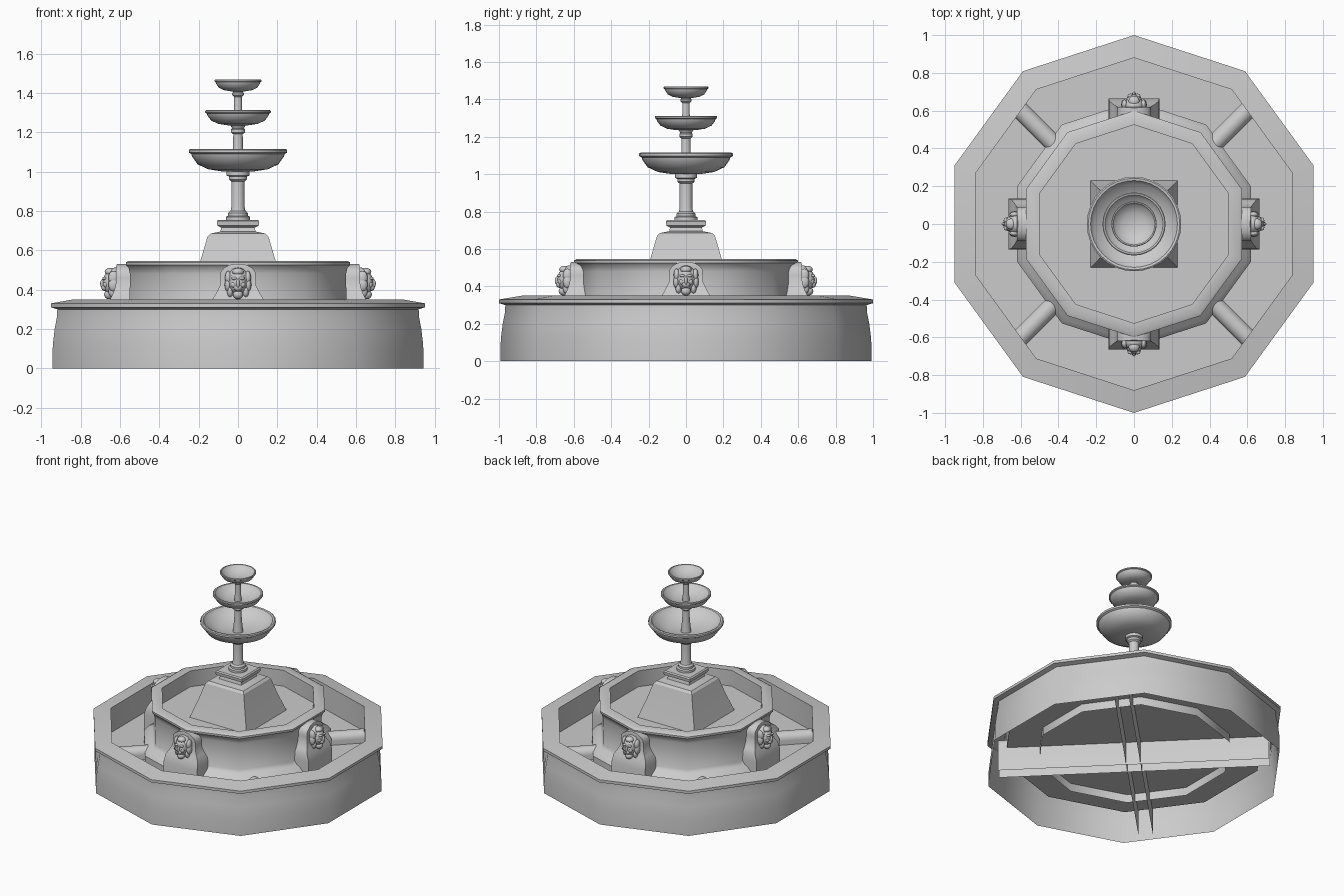
import bpy, bmesh
from math import sin, cos, pi, radians, sqrt
from mathutils import Matrix

cube = bpy.data.objects.get("Cube")
if cube:
    bpy.data.objects.remove(cube, do_unlink=True)


def finish(name, bm, angle=37):
    mesh = bpy.data.meshes.new(name)
    bm.to_mesh(mesh)
    bm.free()
    obj = bpy.data.objects.new(name, mesh)
    bpy.context.collection.objects.link(obj)
    bpy.ops.object.select_all(action='DESELECT')
    obj.select_set(True)
    bpy.context.view_layer.objects.active = obj
    if angle:
        bpy.ops.object.shade_smooth_by_angle(angle=radians(angle))
    return obj


def skin(bm, rows, closed=True):
    """Bridge successive rows of points with quads."""
    rings = [[bm.verts.new(p) for p in row] for row in rows]
    n = len(rings[0])
    for low, high in zip(rings, rings[1:]):
        for j in range(n if closed else n - 1):
            k = (j + 1) % n
            bm.faces.new((low[j], low[k], high[k], high[j]))
    return rings


def lathe(name, profile, sides=32, turn=pi / 2, angle=37):
    """Turn a (radius, height) profile, listed from the outside bottom up."""
    bm = bmesh.new()
    steps = [turn + 2 * pi * j / sides for j in range(sides)]
    skin(bm, [[(r * cos(a), r * sin(a), z) for a in steps] for r, z in profile])
    bmesh.ops.remove_doubles(bm, verts=bm.verts, dist=1e-5)
    return finish(name, bm, angle)


# Ten-sided outer basin, open underneath, with its floor
lathe("outer_basin", [(.993, 0), (.99, .12), (.98, .2), (.968, .26), (.966, .3),
                      (1, .31), (1, .33), (.88, .35), (.88, .17), (0, .17)], 10)

# Ten-sided inner basin with moulded foot and rim
lathe("inner_basin", [(.65, .11), (.65, .22), (.625, .25), (.595, .265), (.58, .29),
                      (.578, .48), (.585, .51), (.6, .525), (.6, .538), (.585, .546),
                      (.525, .546), (.525, .43), (0, .43)], 10)

# Square pedestal
square = [(.23, .43), (.19, .55), (.155, .67), (.14, .685), (.09, .695), (.085, .715),
          (.105, .725), (.108, .748), (.1, .755), (0, .755)]
lathe("pedestal", [(r * sqrt(2), z) for r, z in square], 4, pi / 4, 20)

# Columns between the bowls
lathe("lower_column", [(.062, .75), (.062, .77), (.05, .775), (.05, .79), (.038, .8),
                       (.034, .82), (.034, .95), (.046, .96), (.046, .975),
                       (.058, .98), (.058, 1.0), (.07, 1.01)])
lathe("middle_column", [(.035, 1.03), (.025, 1.12), (.024, 1.19), (.036, 1.2),
                        (.036, 1.215), (.03, 1.22), (.045, 1.245)])
lathe("upper_column", [(.024, 1.25), (.02, 1.32), (.02, 1.38), (.03, 1.39),
                       (.03, 1.4), (.025, 1.405), (.035, 1.42)])

# Three bowls share one cross-section
bowl = [(0, 0), (.3, 0), (.6, .1), (.82, .32), (.93, .65), (.95, .78), (1, .84),
        (1, .96), (.97, 1), (.92, .98), (.85, .75), (.5, .38), (0, .25)]
for name, radius, base, height in (("lower_bowl", .25, 1.0, .115),
                                   ("middle_bowl", .167, 1.235, .077),
                                   ("upper_bowl", .12, 1.408, .06)):
    lathe(name, [(r * radius, base + z * height) for r, z in bowl])

# Round-topped channels crossing below the basins
half, spring, reach = .048, .2, .9
arch = [(half, 0)] + [(half * cos(pi * i / 12), spring + half * sin(pi * i / 12))
                      for i in range(13)] + [(-half, 0)]
for name, turn in (("channel_a", pi / 4), ("channel_b", -pi / 4)):
    bm = bmesh.new()
    skin(bm, [[(end, y, z) for y, z in arch] for end in (reach, -reach)], closed=False)
    bmesh.ops.rotate(bm, verts=bm.verts, matrix=Matrix.Rotation(turn, 3, 'Z'))
    bmesh.ops.recalc_face_normals(bm, faces=bm.faces)
    finish(name, bm)


def pier(name, turn):
    # Rows of (height, half width, front depth)
    rows = [(.17, .135, .665), (.3, .135, .665), (.35, .13, .65), (.38, .112, .635),
            (.42, .092, .622), (.46, .09, .62), (.49, .088, .62), (.51, .072, .62),
            (.525, .045, .618), (.53, .015, .615)]
    bm = bmesh.new()
    rings = skin(bm, [[(-w, -d, z), (w, -d, z), (w, -.53, z), (-w, -.53, z)]
                      for z, w, d in rows])
    bm.faces.new(rings[-1])
    bmesh.ops.rotate(bm, verts=bm.verts, matrix=Matrix.Rotation(turn, 3, 'Z'))
    finish(name, bm)


def blob(bm, center, size, detail=12):
    shape = Matrix.Translation(center) @ Matrix.Diagonal((*size, 1))
    bmesh.ops.create_uvsphere(bm, u_segments=detail, v_segments=detail * 2 // 3,
                              radius=1, matrix=shape)


def mask(name, turn):
    bm = bmesh.new()
    # Mane, face, muzzle and chin
    blob(bm, (0, -.625, .44), (.06, .045, .072), 18)
    blob(bm, (0, -.648, .435), (.043, .04, .058), 16)
    blob(bm, (0, -.675, .41), (.022, .02, .018))
    blob(bm, (0, -.655, .375), (.026, .026, .024))
    # Nose and crown
    blob(bm, (0, -.686, .43), (.009, .015, .024))
    blob(bm, (0, -.65, .49), (.03, .028, .02))
    # Brows, cheeks and mane locks on both sides
    for side in (-1, 1):
        blob(bm, (side * .019, -.678, .457), (.015, .012, .008))
        blob(bm, (side * .022, -.672, .425), (.014, .012, .015))
        for x, z, height in ((.05, .46, .035), (.052, .425, .035), (.04, .39, .03)):
            blob(bm, (side * x, -.633, z), (.016, .026, height))
    bmesh.ops.rotate(bm, verts=bm.verts, matrix=Matrix.Rotation(turn, 3, 'Z'))
    finish(name, bm, 60)


# Four piers, each with a carved spout mask
for i, label in enumerate(("front", "left", "back", "right")):
    pier(label + "_pier", i * pi / 2)
    mask(label + "_mask", i * pi / 2)
